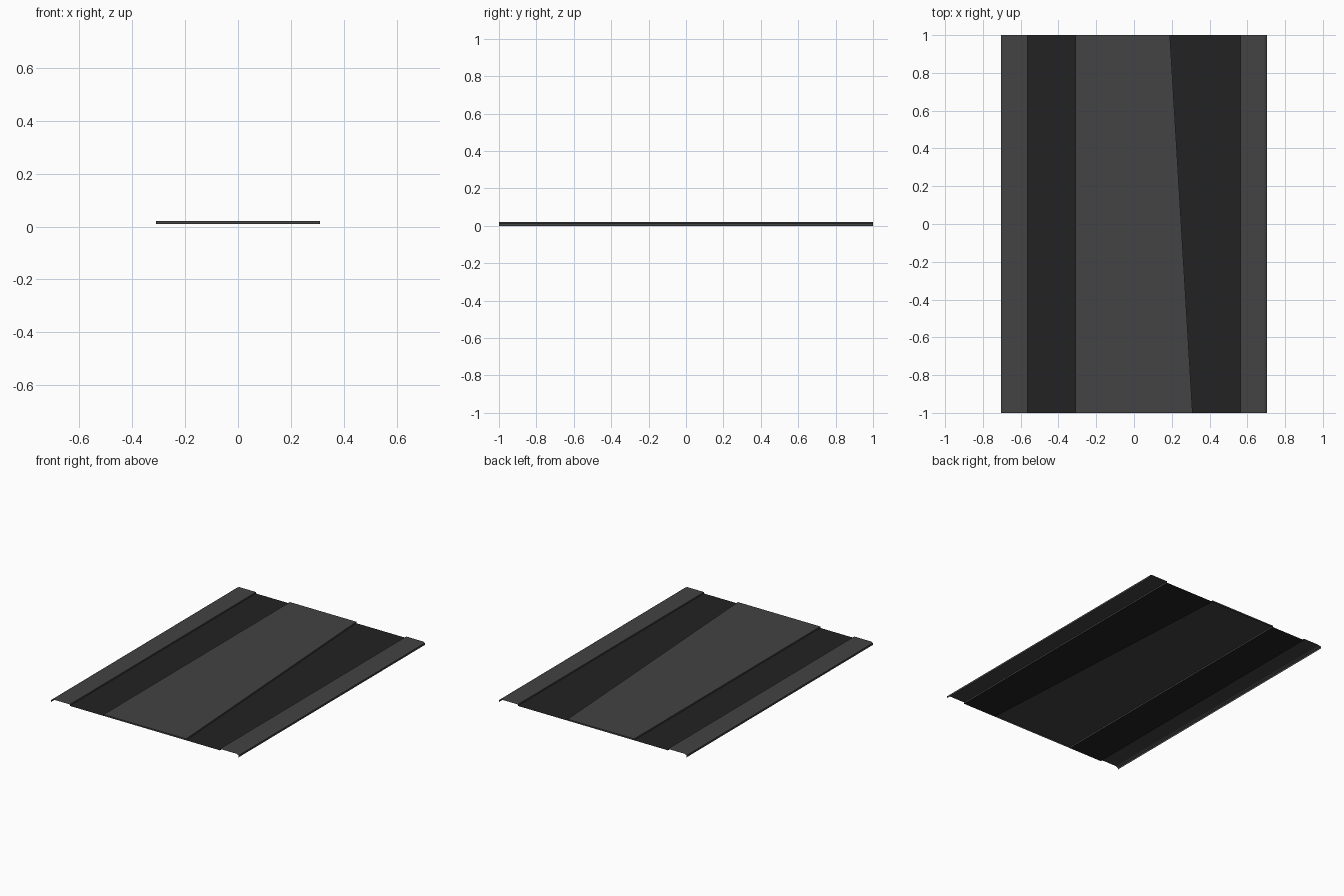
import bpy, bmesh

if "Cube" in bpy.data.objects:
    bpy.data.objects.remove(bpy.data.objects["Cube"])

TOP, LOW = 0.02, 0.01        # raised paving height, recessed strip height
F, B = -1.0, 1.0             # front and back ends


def material(name, v):
    m = bpy.data.materials.new(name)
    m.diffuse_color = (v, v, v, 1)
    m.use_nodes = True
    m.node_tree.nodes["Principled BSDF"].inputs["Base Color"].default_value = m.diffuse_color
    return m


grey = material("worn grey", 0.056)
dark = material("dark asphalt", 0.016)


def ribbon(name, front, back, mats, mat_ids, caps=False):
    """Sheet swept from a front (x, z) profile to a back one, one strip per segment."""
    bm = bmesh.new()
    a = [bm.verts.new((x, F, z)) for x, z in front]
    b = [bm.verts.new((x, B, z)) for x, z in back]
    for i, mid in enumerate(mat_ids):
        f = bm.faces.new((a[i], a[i + 1], b[i + 1], b[i]))
        f.material_index = mid
    if caps:
        bm.faces.new(a[::-1])
        bm.faces.new(b)
    me = bpy.data.meshes.new(name)
    bm.to_mesh(me)
    bm.free()
    for m in mats:
        me.materials.append(m)
    ob = bpy.data.objects.new(name, me)
    bpy.context.collection.objects.link(ob)
    return ob


# central lane, tapering on its right side, with closed ends
def lane(right):
    return [(-0.31, LOW), (-0.31, TOP), (right, TOP), (right, LOW)]


ribbon("centre_lane", lane(0.31), lane(0.19), [grey], [0, 0, 0], caps=True)

# recessed dark strips either side of the lane
left = [(-0.565, LOW), (-0.31, LOW)]
ribbon("left_strip", left, left, [dark], [0])
ribbon("right_strip", [(0.31, LOW), (0.565, LOW)], [(0.19, LOW), (0.565, LOW)], [dark], [0])

# raised shoulders with bevelled outer kerb
kerb = [(0.565, LOW), (0.565, TOP), (0.69, TOP), (0.705, 0.013), (0.705, 0)]
ribbon("right_shoulder", kerb, kerb, [grey], [0] * 4)
mirror = [(-x, z) for x, z in reversed(kerb)]
ribbon("left_shoulder", mirror, mirror, [grey], [0] * 4)
